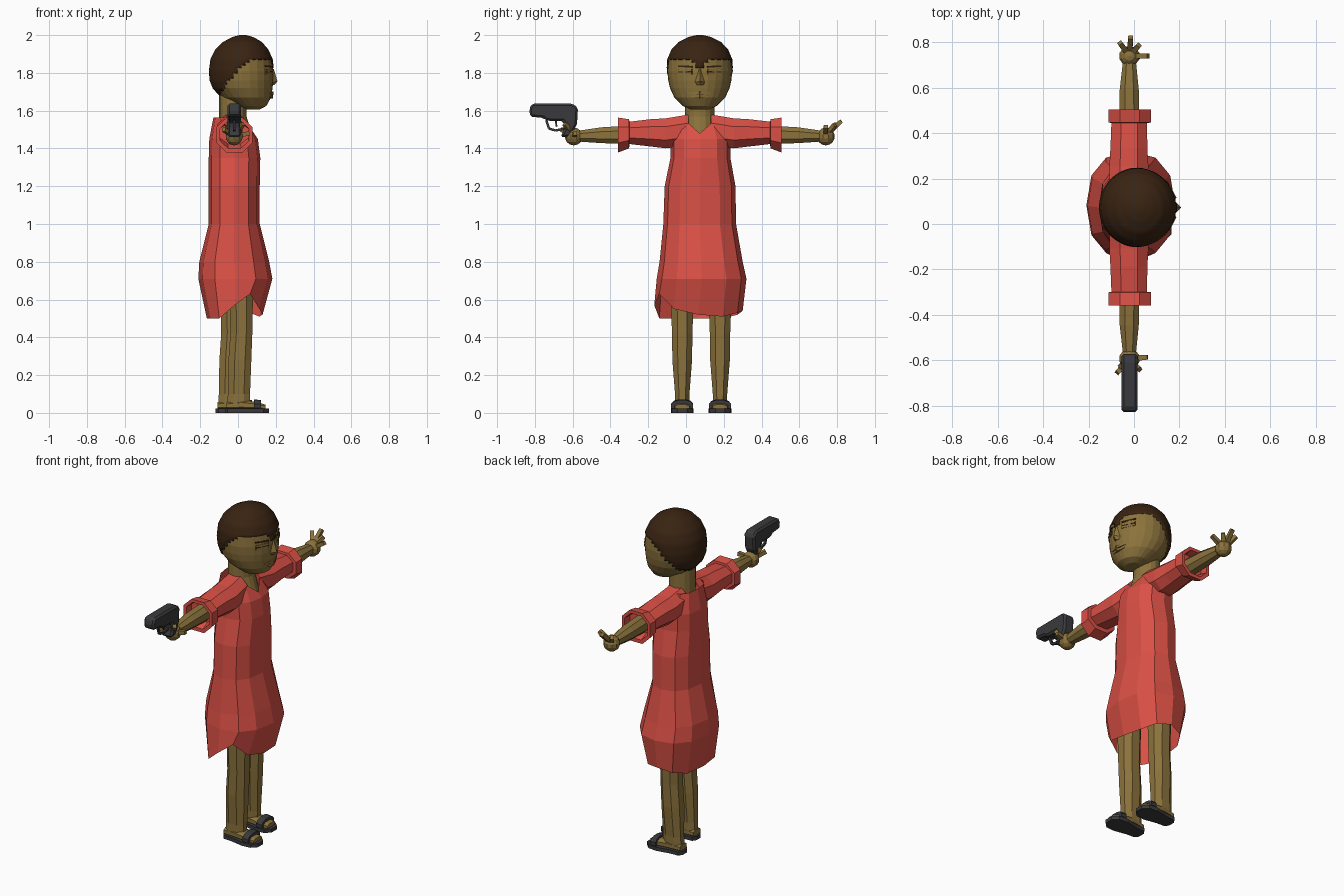
import bpy, bmesh, math
from mathutils import Vector

if "Cube" in bpy.data.objects:
    bpy.data.objects.remove(bpy.data.objects["Cube"])

MID = 0.073  # y of the body's plane of symmetry


def material(name, rgb):
    m = bpy.data.materials.new(name)
    m.diffuse_color = (*rgb, 1)
    m.use_nodes = True
    m.node_tree.nodes["Principled BSDF"].inputs["Base Color"].default_value = m.diffuse_color
    return m


RED = material("red cloth", (0.70, 0.08, 0.06))
SKIN = material("skin", (0.26, 0.17, 0.045))
HAIR = material("dark brown hair", (0.040, 0.017, 0.006))
DARK = material("dark grey", (0.042, 0.042, 0.046))


def finish(bm, name, mat, smooth=False):
    bmesh.ops.recalc_face_normals(bm, faces=bm.faces)
    me = bpy.data.meshes.new(name)
    bm.to_mesh(me)
    bm.free()
    me.materials.append(mat)
    if smooth:
        me.shade_smooth()
    ob = bpy.data.objects.new(name, me)
    bpy.context.collection.objects.link(ob)
    return ob


def ring(a0, a1, b0, b1, n, p=1.0, turn=0.0):
    """Rounded n-gon filling the box a0..a1 by b0..b1; p < 1 is boxier."""
    out = []
    for i in range(n):
        t = 2 * math.pi * (i + turn) / n
        c, s = math.cos(t), math.sin(t)
        out.append(((a0 + a1) / 2 + (a1 - a0) / 2 * math.copysign(abs(c) ** p, c),
                    (b0 + b1) / 2 + (b1 - b0) / 2 * math.copysign(abs(s) ** p, s)))
    return out


def loft_bm(rings, cap0=True, cap1=True):
    bm = bmesh.new()
    vs = [[bm.verts.new(p) for p in r] for r in rings]
    n = len(vs[0])
    for a, b in zip(vs, vs[1:]):
        for i in range(n):
            bm.faces.new((a[i], a[(i + 1) % n], b[(i + 1) % n], b[i]))
    if cap0:
        bm.faces.new(vs[0])
    if cap1:
        bm.faces.new(vs[-1])
    return bm


def loft(name, mat, rings, cap0=True, cap1=True, smooth=False):
    return finish(loft_bm(rings, cap0, cap1), name, mat, smooth)


def z_rings(rows, n, p=1.0, turn=0.0):
    return [[(x, y, z) for x, y in ring(x0, x1, y0, y1, n, p, turn)]
            for z, x0, x1, y0, y1 in rows]


def stick(name, mat, a, b, r0, r1, n=4):
    """Tapered straight bar from a to b."""
    a, b = Vector(a), Vector(b)
    q = (b - a).to_track_quat('Z', 'Y')
    return loft(name, mat, [[c + q @ Vector((u, v, 0)) for u, v in ring(-r, r, -r, r, n, 1, 0.5)]
                            for c, r in ((a, r0), (b, r1))])


# Dress body with a V neck and a ragged hem
body = z_rings([(1.565, -0.13, 0.055, -0.05, 0.196), (1.45, -0.152, 0.105, -0.082, 0.235),
                (1.35, -0.155, 0.118, -0.082, 0.235), (1.2, -0.155, 0.115, -0.113, 0.262),
                (1.0, -0.155, 0.115, -0.12, 0.265), (0.8, -0.205, 0.165, -0.14, 0.30),
                (0.71, -0.21, 0.182, -0.155, 0.32), (0.55, -0.165, 0.13, -0.168, 0.30)], 12, 0.85)
hem = (0.52, 0.51, 0.53, 0.54, 0.52, 0.50, 0.50, 0.50, 0.50, 0.57, 0.63, 0.55)
body[-1] = [(x, y, h) for (x, y, z), h in zip(body[-1], hem)]
neckline = {0: 1.48, 1: 1.54, 11: 1.54}
body[0] = [(x + (0.03 if i == 0 else 0), y, neckline.get(i, z)) for i, (x, y, z) in enumerate(body[0])]
loft("dress", RED, body, False, False)

# Neck, widening into the chest behind the V neck
loft("neck", SKIN, z_rings([(1.42, -0.11, 0.09, -0.02, 0.166), (1.52, -0.10, 0.06, -0.005, 0.151),
                            (1.57, -0.10, 0.045, -0.005, 0.151), (1.72, -0.10, 0.045, -0.005, 0.151)], 16))

# Sleeves, cuffs, arms and hands
for side, s in (("left", 1), ("right", -1)):
    def along(rows, n=8):
        return [[(x, MID + s * d, z) for x, z in ring(x0, x1, z0, z1, n, 0.9, 0.5)]
                for d, x0, x1, z0, z1 in rows]
    loft(side + "_sleeve", RED, along([(0.06, -0.115, 0.06, 1.41, 1.585), (0.18, -0.115, 0.07, 1.395, 1.565),
                                       (0.26, -0.11, 0.065, 1.405, 1.56), (0.38, -0.105, 0.063, 1.42, 1.545)]))
    loft(side + "_cuff", RED, along([(0.372, -0.10, 0.06, 1.42, 1.54), (0.374, -0.12, 0.083, 1.395, 1.56),
                                     (0.432, -0.12, 0.083, 1.372, 1.57), (0.432, -0.10, 0.063, 1.395, 1.55),
                                     (0.385, -0.10, 0.06, 1.42, 1.54)]))
    loft(side + "_arm", SKIN, along([(0.36, -0.068, 0.028, 1.42, 1.525), (0.52, -0.066, 0.024, 1.425, 1.515),
                                     (0.65, -0.05, 0.01, 1.435, 1.495)]))
    bm = bmesh.new()
    bmesh.ops.create_uvsphere(bm, u_segments=10, v_segments=7, radius=0.047)
    bmesh.ops.translate(bm, verts=bm.verts, vec=(-0.02, MID + s * 0.667, 1.463))
    finish(bm, side + "_palm", SKIN)
    # Fingers: open on the left hand, curled round the grip on the right
    if s > 0:
        tips = [(-0.015, 0.75, 1.545), (-0.062, 0.725, 1.53), (0.022, 0.715, 1.525), (0.062, 0.667, 1.515)]
    else:
        tips = [(-0.075, 0.73, 1.50), (-0.06, 0.70, 1.53), (0.025, 0.715, 1.53), (0.06, 0.66, 1.48)]
    for i, (x, d, z) in enumerate(tips):
        stick(f"{side}_finger_{i + 1}", SKIN, (-0.02, MID + s * 0.667, 1.465), (x, MID + s * d, z), 0.018, 0.015)

# Handgun, pointing away along the right arm
outline = [(-0.83, 1.61), (-0.815, 1.637), (-0.60, 1.637), (-0.572, 1.615), (-0.577, 1.53), (-0.61, 1.46),
           (-0.665, 1.46), (-0.645, 1.50), (-0.65, 1.545), (-0.74, 1.547), (-0.755, 1.562), (-0.825, 1.568)]
gun = loft("handgun", DARK, [[(x, y, z) for y, z in outline] for x in (-0.055, 0.015)])
bev = gun.modifiers.new("chamfer", 'BEVEL')
bev.width, bev.segments = 0.012, 1
guard = [(-0.74, 1.55), (-0.725, 1.505), (-0.69, 1.495), (-0.645, 1.505)]
for i, (a, b) in enumerate(zip(guard, guard[1:])):
    stick(f"trigger_guard_{i + 1}", DARK, (-0.02, *a), (-0.02, *b), 0.009, 0.009)
stick("trigger", DARK, (-0.02, -0.69, 1.55), (-0.02, -0.685, 1.515), 0.008, 0.006)

# Legs and sandals; the left leg stands slightly further back
for side, cy, dx in (("right", -0.02, 0.0), ("left", 0.18, -0.048)):
    rows = [(0.75, -0.05, 0.085, 0.064), (0.58, -0.047, 0.083, 0.064), (0.42, -0.045, 0.08, 0.058),
            (0.28, -0.055, 0.075, 0.056), (0.10, -0.058, 0.068, 0.041), (0.03, -0.062, 0.066, 0.04)]
    loft(side + "_leg", SKIN, z_rings([(z, a + dx, b + dx, cy - w, cy + w) for z, a, b, w in rows], 8, 0.9, 0.5))

    def foot_rings(rows, n):
        return [[(x + dx, y, z) for y, z in ring(cy - w, cy + w, z0, z1, n, 0.85, 0.5)] for x, w, z0, z1 in rows]
    loft(side + "_foot", SKIN, foot_rings([(-0.06, 0.035, 0.015, 0.06), (0.02, 0.045, 0.015, 0.07),
                                           (0.09, 0.05, 0.015, 0.06), (0.145, 0.04, 0.015, 0.045)], 8))
    loft(side + "_sandal_strap", DARK, foot_rings([(0.085, 0.048, 0.01, 0.06), (0.085, 0.06, 0.002, 0.073),
                                                   (0.122, 0.06, 0.002, 0.068), (0.122, 0.045, 0.01, 0.05)], 12))
    sole = [(-0.07, 0.02), (-0.055, 0.042), (0.0, 0.045), (0.08, 0.06), (0.135, 0.055), (0.165, 0.025)]
    edge = [(x + dx, cy + w) for x, w in sole] + [(x + dx, cy - w) for x, w in reversed(sole)]
    loft(side + "_sandal_sole", DARK, [[(x, y, z) for x, y in edge] for z in (0, 0.022)])

# Head rings: z, back x, front x, half width
HEAD = [(1.607, 0.04, 0.115, 0.05), (1.625, -0.01, 0.15, 0.09), (1.67, -0.085, 0.175, 0.135),
        (1.72, -0.13, 0.183, 0.158), (1.76, -0.146, 0.187, 0.167), (1.81, -0.15, 0.187, 0.172),
        (1.87, -0.142, 0.180, 0.168), (1.92, -0.118, 0.158, 0.147), (1.96, -0.077, 0.124, 0.11),
        (1.985, -0.03, 0.08, 0.06), (1.9963, 0.01, 0.04, 0.015)]


def head_at(z):
    for a, b in zip(HEAD, HEAD[1:]):
        if a[0] <= z <= b[0]:
            t = (z - a[0]) / (b[0] - a[0])
            return [u + (v - u) * t for u, v in zip(a, b)]


def head_rings(cuts, n):
    rows = []
    for a, b in zip(HEAD, HEAD[1:]):
        rows += [head_at(a[0] + (b[0] - a[0]) * k / cuts) for k in range(cuts)]
    rows.append(list(HEAD[-1]))
    return z_rings([(z, x0, x1, MID - w, MID + w) for z, x0, x1, w in rows], n)


loft("head", SKIN, head_rings(1, 24))


def hairline(x, dy):
    line = [(-0.3, 1.67), (-0.10, 1.685), (-0.065, 1.745), (-0.03, 1.775), (0.01, 1.83), (0.06, 1.87), (0.3, 1.88)]
    for a, b in zip(line, line[1:]):
        if a[0] <= x <= b[0]:
            z = a[1] + (b[1] - a[1]) * (x - a[0]) / (b[0] - a[0])
    return z - (0.055 * max(0, 1 - abs(dy) / 0.06) if x > 0.1 else 0)


# Hair: the part of the head above the hairline, slightly enlarged
bm = loft_bm(head_rings(4, 48))
low = [f for f in bm.faces if (c := f.calc_center_median()).z < hairline(c.x, c.y - MID)]
bmesh.ops.delete(bm, geom=low, context='FACES')
centre = Vector((0.02, MID, 1.81))
for v in bm.verts:
    v.co = centre + (v.co - centre) * 1.025
    v.co.z = min(v.co.z, 2.0)
hair = finish(bm, "hair", HAIR, True)
shell = hair.modifiers.new("thickness", 'SOLIDIFY')
shell.thickness, shell.offset = 0.012, -1


# Face details sit on the head surface
def on_face(dy, z, lift):
    _, x0, x1, w = head_at(z)
    return ((x0 + x1) / 2 + (x1 - x0) / 2 * math.sqrt(1 - (dy / w) ** 2) + lift, MID + dy, z)


for side, s in (("left", 1), ("right", -1)):
    for part, mat, z, slope, r, lift in (("eyebrow", HAIR, 1.832, 0.004, 0.007, 0.001),
                                         ("upper_eyelid", SKIN, 1.815, 0, 0.009, 0.0),
                                         ("eye_line", HAIR, 1.806, -0.002, 0.005, 0.001),
                                         ("lower_eyelid", SKIN, 1.797, 0, 0.008, 0.0)):
        stick(f"{side}_{part}", mat, on_face(s * 0.04, z, lift), on_face(s * 0.113, z + slope, lift), r, r * 0.8)

nose = [[(0.178, -0.012, 1.82), (0.19, 0, 1.82), (0.178, 0.012, 1.82)],
        [(0.175, -0.034, 1.75), (0.209, 0, 1.755), (0.175, 0.034, 1.75)],
        [(0.175, -0.028, 1.735), (0.192, 0, 1.735), (0.175, 0.028, 1.735)]]
loft("nose", SKIN, [[(x, y + MID, z) for x, y, z in r] for r in nose])
for name, z, w in (("upper_lip", 1.692, 0.055), ("lower_lip", 1.674, 0.045)):
    for s in (-1, 1):
        stick(f"{name}_{'left' if s > 0 else 'right'}", SKIN, on_face(0, z, 0.002), on_face(s * w, z, -0.001), 0.012, 0.004)
